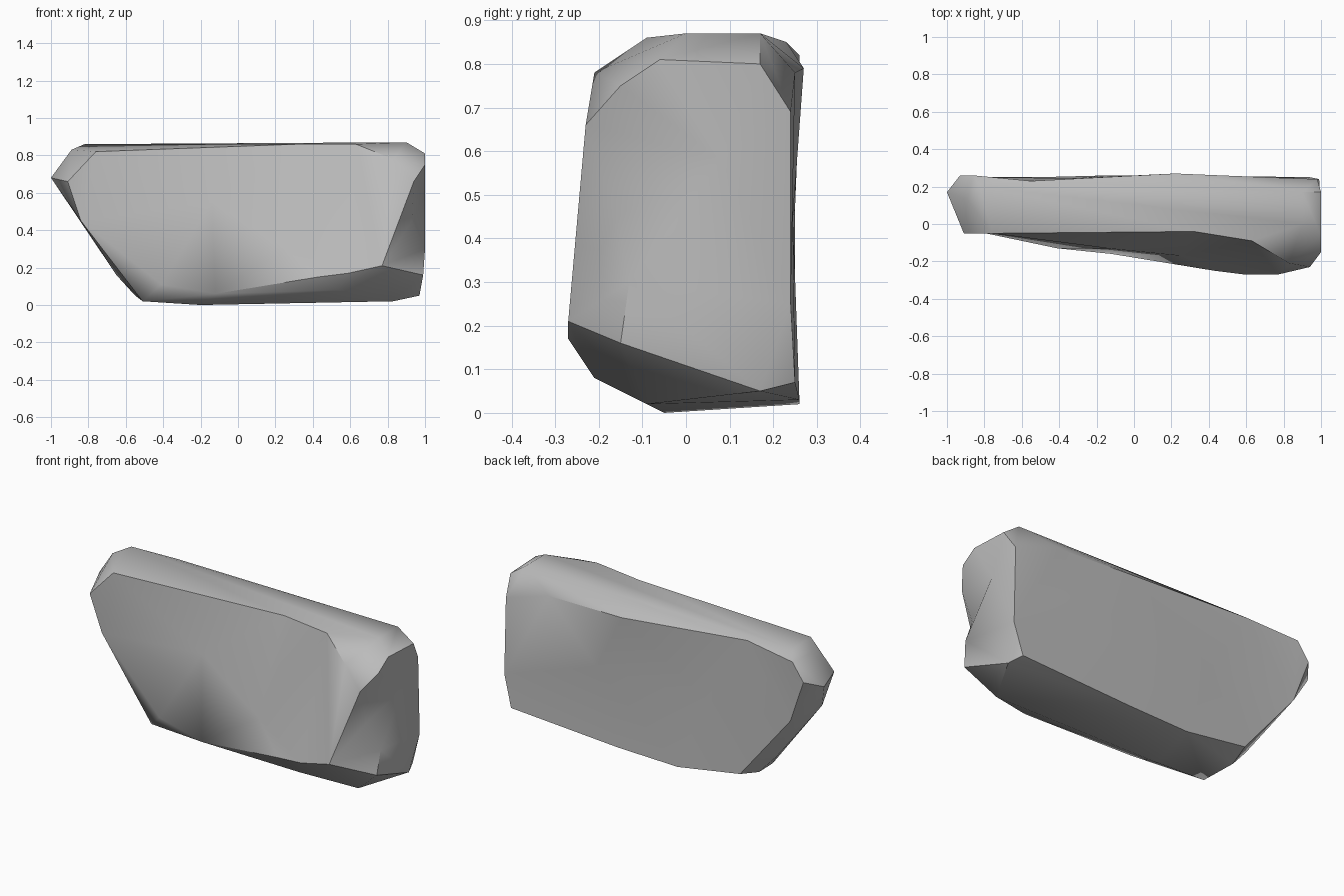
import bpy, bmesh, math
from mathutils import Vector
from mathutils.geometry import delaunay_2d_cdt

if "Cube" in bpy.data.objects:
    bpy.data.objects.remove(bpy.data.objects["Cube"], do_unlink=True)

stone = bpy.data.materials.new("stone grey")
stone.use_nodes = True
stone.diffuse_color = (0.5, 0.5, 0.5, 1)
stone.node_tree.nodes["Principled BSDF"].inputs["Base Color"].default_value = stone.diffuse_color

# Corners of the boulder, grouped by the side they bound
front_rim = [(.94, -.23, .66), (.77, -.27, .21), (.54, -.21, .08),
             (-.12, -.16, .06), (-.41, -.13, .11), (-.84, -.04, .45), (-.91, -.05, .66),
             (-.76, -.05, .82), (.32, -.04, .86), (.63, -.09, .86), (.83, -.21, .78)]
left_rim = [(1, -.06, .81), (1, .17, .8), (.98, .24, .69), (.99, .24, .25),
            (.97, .17, .05), (.99, -.15, .16), (1, -.15, .75)]
right_end = [(-1, .17, .68), (-.89, .13, .83), (-.65, .1, .16)]
crown = [(-.82, .2, .86), (.9, 0, .87), (.9, .17, .87)]
underside = [(-.2, -.05, 0), (-.51, -.06, .02), (-.55, .12, .05), (.83, -.09, .02)]
back_rim = [(-.93, .26, .72), (-.86, .26, .82), (-.55, .23, .85), (.22, .27, .79),
            (.7, .25, .78), (.94, .25, .07), (.25, .26, .03), (-.13, .26, .02),
            (-.52, .25, .08), (-.84, .25, .47)]

bm = bmesh.new()


def corners(points):
    return [bm.verts.new(p) for p in points]


front, left, back = corners(front_rim), corners(left_rim), corners(back_rim)
corners(right_end + crown + underside)
hull = bmesh.ops.convex_hull(bm, input=bm.verts[:])
spare = {v for v in hull["geom_interior"] if isinstance(v, bmesh.types.BMVert)}
bmesh.ops.delete(bm, geom=list(spare), context="VERTS")


def resurface(rim, inner, across):
    """Replace the faces inside a rim with ones that pass through inner points."""
    rim = {v for v in rim if v.is_valid}
    patch = {f for f in bm.faces if all(v in rim for v in f.verts)}
    border = [tuple(l.edge.verts) for f in patch for l in f.loops
              if any(g not in patch for g in l.edge.link_faces)]
    bmesh.ops.delete(bm, geom=list(patch), context="FACES")
    outline = list(dict.fromkeys(v for pair in border for v in pair))
    verts = outline + corners(inner)
    flat = [Vector((v.co[across], v.co.z)) for v in verts]
    edges = [(verts.index(a), verts.index(b)) for a, b in border]
    for face in delaunay_2d_cdt(flat, edges, [], 1, 1e-5)[2]:
        bm.faces.new([verts[i] for i in face])


# Ridge and bulge on the front, hollow in the left end, slight dish in the back
resurface(front, [(-.14, -.13, .55), (.25, -.17, .3), (.43, -.25, .15), (.59, -.27, .17)], 0)
resurface(left + front[:2], [(1, -.13, .3), (1, .08, .58), (.93, -.16, .45)], 1)
resurface(back + left[2:4], [(-.3, .245, .45), (.4, .245, .45)], 0)
bmesh.ops.recalc_face_normals(bm, faces=bm.faces[:])

mesh = bpy.data.meshes.new("boulder")
bm.to_mesh(mesh)
bm.free()
mesh.materials.append(stone)
boulder = bpy.data.objects.new("boulder", mesh)
bpy.context.collection.objects.link(boulder)
bpy.context.view_layer.objects.active = boulder
boulder.select_set(True)
bpy.ops.object.shade_smooth_by_angle(angle=math.radians(38))
